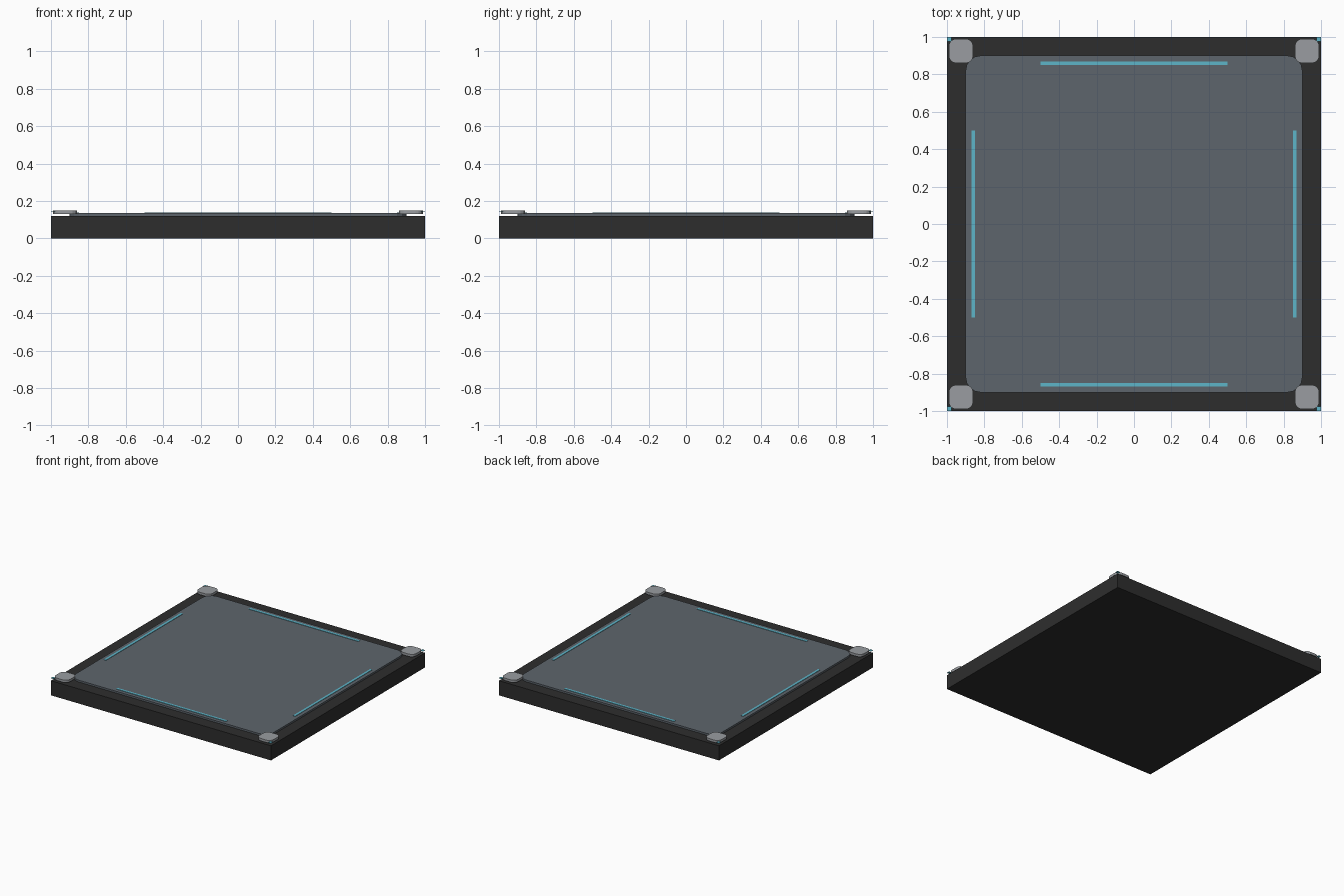
import bpy, bmesh
from math import cos, sin, pi

cube = bpy.data.objects.get("Cube")
if cube:
    bpy.data.objects.remove(cube, do_unlink=True)


def material(name, rgb):
    m = bpy.data.materials.new(name)
    m.use_nodes = True
    m.diffuse_color = (*rgb, 1)
    m.node_tree.nodes["Principled BSDF"].inputs["Base Color"].default_value = (*rgb, 1)
    return m


CHARCOAL = material("charcoal", (0.027, 0.027, 0.027))
SLATE = material("slate_grey", (0.11, 0.13, 0.15))
SILVER = material("silver_grey", (0.32, 0.335, 0.355))
CYAN = material("cyan_glow", (0.11, 0.46, 0.58))


def slab(name, x, y, width, depth, z0, z1, mat, radius=0, steps=4):
    """Extruded rectangle with optional rounded corners."""
    bm = bmesh.new()
    outline = []
    for q, (sx, sy) in enumerate(((1, 1), (-1, 1), (-1, -1), (1, -1))):
        cx, cy = sx * (width / 2 - radius), sy * (depth / 2 - radius)
        for i in range(steps + 1 if radius else 1):
            a = (q + i / steps) * pi / 2
            outline.append(bm.verts.new((cx + radius * cos(a), cy + radius * sin(a), z0)))
    face = bm.faces.new(outline)
    top = bmesh.ops.extrude_face_region(bm, geom=[face])["geom"]
    for v in top:
        if isinstance(v, bmesh.types.BMVert):
            v.co.z = z1
    bmesh.ops.recalc_face_normals(bm, faces=bm.faces)
    mesh = bpy.data.meshes.new(name)
    bm.to_mesh(mesh)
    bm.free()
    mesh.materials.append(mat)
    obj = bpy.data.objects.new(name, mesh)
    obj.location = (x, y, 0)
    bpy.context.collection.objects.link(obj)
    return obj


# Base block and raised floor panel
slab("base", 0, 0, 2, 2, 0, 0.12, CHARCOAL)
slab("floor_panel", 0, 0, 1.8, 1.8, 0.12, 0.135, SLATE, radius=0.08)

# Light strips along the four edges
for side, s in (("front", -1), ("back", 1)):
    slab(side + "_light_strip", 0, s * 0.86, 1, 0.02, 0.134, 0.138, CYAN)
for side, s in (("right", -1), ("left", 1)):
    slab(side + "_light_strip", s * 0.86, 0, 0.02, 1, 0.134, 0.138, CYAN)

# Corner caps with a small light at each outer corner
for fb, sy in (("front", -1), ("back", 1)):
    for lr, sx in (("right", -1), ("left", 1)):
        corner = fb + "_" + lr
        slab(corner + "_cap", sx * 0.925, sy * 0.925, 0.13, 0.13, 0.13, 0.15,
             SILVER, radius=0.04)
        slab(corner + "_light", sx * 0.9875, sy * 0.9875, 0.025, 0.025, 0.14, 0.143, CYAN)
